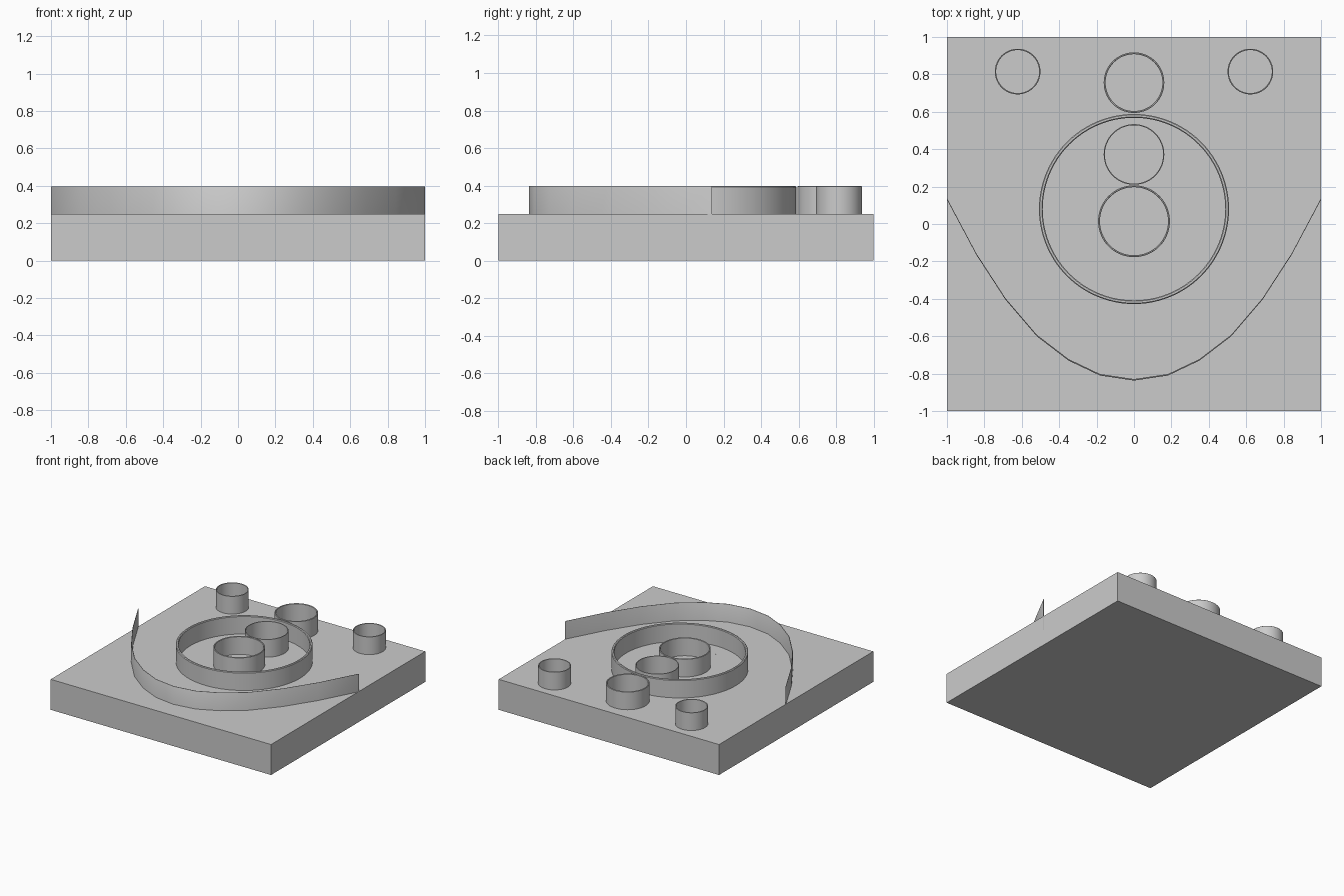
import bpy, bmesh
from math import cos, sin, tau

if "Cube" in bpy.data.objects:
    bpy.data.objects.remove(bpy.data.objects["Cube"])

TOP, LOW, RIM = 0.25, 0.13, 0.397


def finish(name, bm, smooth=True):
    bmesh.ops.recalc_face_normals(bm, faces=bm.faces)
    mesh = bpy.data.meshes.new(name)
    bm.to_mesh(mesh)
    bm.free()
    obj = bpy.data.objects.new(name, mesh)
    bpy.context.collection.objects.link(obj)
    if smooth:
        bpy.ops.object.select_all(action='DESELECT')
        obj.select_set(True)
        bpy.context.view_layer.objects.active = obj
        bpy.ops.object.shade_smooth_by_angle(angle=0.6)
    return obj


def tube(name, x, y, r, wall, n=64):
    # Closed wall section, chamfered at the rim, swept in a circle
    c = wall * 0.25
    section = [(r, LOW), (r, RIM - c), (r - c, RIM),
               (r - wall + c, RIM), (r - wall, RIM - c), (r - wall, LOW)]
    bm = bmesh.new()
    rings = [[bm.verts.new((x + q * cos(tau * i / n), y + q * sin(tau * i / n), z))
              for q, z in section] for i in range(n)]
    for i in range(n):
        a, b = rings[i], rings[(i + 1) % n]
        for k in range(6):
            m = (k + 1) % 6
            bm.faces.new((a[k], b[k], b[m], a[m]))
    return finish(name, bm)


# Base slab
bm = bmesh.new()
bmesh.ops.create_cube(bm, size=1)
bmesh.ops.scale(bm, vec=(2, 2, TOP), verts=bm.verts)
bmesh.ops.translate(bm, vec=(0, 0, TOP / 2), verts=bm.verts)
finish("base_slab", bm, smooth=False)

# Tubes standing on the slab
tube("large_ring", 0, 0.08, 0.508, 0.02, 96)
tube("centre_tube", 0, 0.015, 0.192, 0.01)
tube("inner_tube", 0, 0.372, 0.162, 0.006)
tube("back_tube", 0, 0.756, 0.162, 0.01)
for side, s in (("left", -1), ("right", 1)):
    tube(side + "_corner_tube", s * 0.622, 0.815, 0.122, 0.007)

# Flush round plugs
for i, y in enumerate((-0.085, -0.34, -0.725)):
    bm = bmesh.new()
    bmesh.ops.create_cone(bm, cap_ends=True, segments=48, radius1=0.088,
                          radius2=0.088, depth=TOP - LOW)
    bmesh.ops.translate(bm, vec=(0, y, (TOP + LOW) / 2 + 0.0005), verts=bm.verts)
    finish(f"plug_{i + 1}", bm)

# Curved thin wall, mirrored about x = 0
half = [(1, 0.13), (0.843, -0.165), (0.687, -0.405), (0.52, -0.6),
        (0.35, -0.73), (0.182, -0.81), (0, -0.837)]
path = [(-x, y) for x, y in half] + half[-2::-1]
bm = bmesh.new()
t = 0.008
strips = [[bm.verts.new((x, y + d, z)) for d, z in
           ((0, LOW), (0, RIM - 0.004), (0.002, RIM), (t - 0.002, RIM),
            (t, RIM - 0.004), (t, LOW))] for x, y in path]
for a, b in zip(strips, strips[1:]):
    for k in range(6):
        m = (k + 1) % 6
        bm.faces.new((a[k], b[k], b[m], a[m]))
bm.faces.new(strips[0])
bm.faces.new(strips[-1])
finish("curved_wall", bm)
